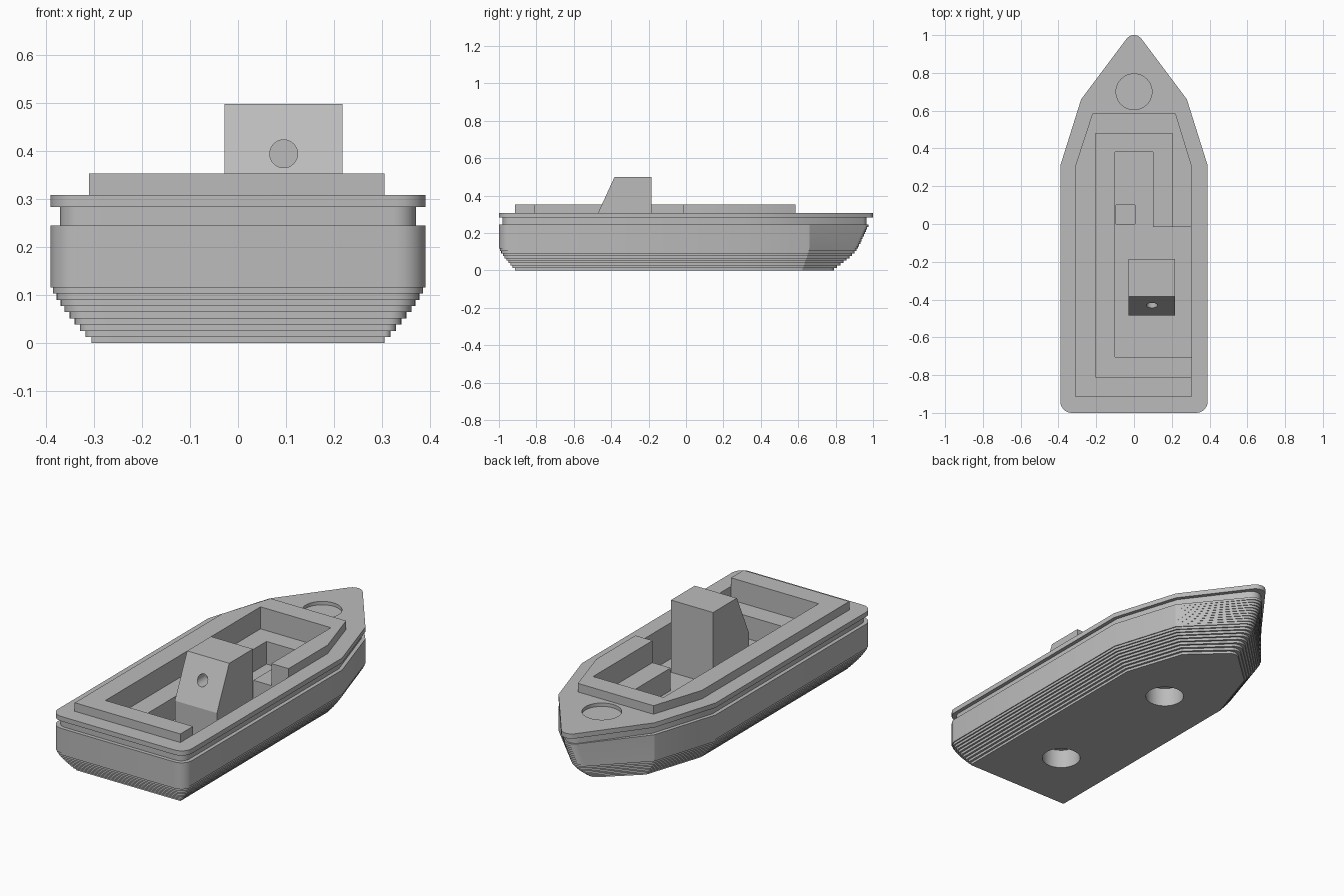
import bpy, bmesh
from math import sin, cos, radians, pi
from mathutils import Vector, Matrix

if "Cube" in bpy.data.objects:
    bpy.data.objects.remove(bpy.data.objects["Cube"])

grey = bpy.data.materials.new("plain_grey")
grey.use_nodes = True
colour = (0.5, 0.5, 0.5, 1)
grey.diffuse_color = colour
grey.node_tree.nodes["Principled BSDF"].inputs["Base Color"].default_value = colour


def loft(name, loops):
    """Closed solid through a stack of equal-length loops."""
    bm = bmesh.new()
    rings = [[bm.verts.new(p) for p in loop] for loop in loops]
    n = len(rings[0])
    for a, b in zip(rings, rings[1:]):
        for i in range(n):
            j = (i + 1) % n
            bm.faces.new((a[i], a[j], b[j], b[i]))
    bm.faces.new(rings[0][::-1])
    bm.faces.new(rings[-1])
    bmesh.ops.recalc_face_normals(bm, faces=bm.faces)
    mesh = bpy.data.meshes.new(name)
    bm.to_mesh(mesh)
    bm.free()
    mesh.materials.append(grey)
    obj = bpy.data.objects.new(name, mesh)
    bpy.context.collection.objects.link(obj)
    return obj


def prism(name, points, low, high):
    return loft(name, [[(x, y, z) for x, y in points] for z in (low, high)])


def circle(x, y, r, n=48):
    return [(x + r * cos(2 * pi * i / n), y + r * sin(2 * pi * i / n)) for i in range(n)]


def select(obj):
    bpy.ops.object.select_all(action='DESELECT')
    obj.select_set(True)
    bpy.context.view_layer.objects.active = obj


def cut(obj, cutter):
    cutter.hide_render = True
    mod = obj.modifiers.new("cut", 'BOOLEAN')
    mod.operation = 'DIFFERENCE'
    mod.solver = 'EXACT'
    mod.object = cutter
    select(obj)
    bpy.ops.object.modifier_apply(modifier=mod.name)
    bpy.data.objects.remove(cutter)


def outline(inset, bow, z):
    """Boat plan shape: rounded stern corners, two shoulders, rounded bow tip."""
    w, r = 0.39 - inset, max(0.06 - inset * 0.65, 0.004)
    half = []
    for i in range(7):
        t = radians(-90 + 15 * i)
        half.append((w - r + r * cos(t), -1 + inset + r + r * sin(t)))
    half += [(w, 0.31), (0.28 - 0.9 * inset, 0.66 - 0.45 * inset)]
    tip = 0.05
    for i in range(5):
        t = radians(38 + 11 * i)
        half.append((tip * cos(t), bow - tip + tip * sin(t)))
    mirrored = [(-x, y) for x, y in reversed(half)]
    return [(x, y, z) for x, y in half + [(0, bow)] + mirrored]


# Hull: thin stepped layers, a groove under the rim, then the rim
step, layers = 0.0129, 19
loops = []
for k in range(layers):
    curve = max(0, 1 - k / 9) ** 1.3
    inset = 0.085 * curve
    bow = 0.92 - 0.13 * curve + 0.055 * max(0, k - 9) / 9
    for z in (k * step, (k + 1) * step):
        loops.append(outline(inset, bow, z))
for inset, bow, low, high in ((0.02, 0.965, 0.245, 0.283), (0, 1.0, 0.283, 0.308)):
    loops += [outline(inset, bow, low), outline(inset, bow, high)]
hull = loft("hull", loops)

# Open well with a bench level and a lower floor
floor_z, bench_z = 0.118, 0.237
bench = [(-0.205, -0.81), (0.305, -0.81), (0.305, -0.015),
         (0.205, -0.015), (0.205, 0.48), (-0.205, 0.48)]
floor = [(-0.1, -0.705), (0.305, -0.705), (0.305, -0.015),
         (0.1, -0.015), (0.1, 0.38), (-0.1, 0.38)]
cut(hull, prism("bench_cutter", bench, bench_z, 0.5))
cut(hull, prism("floor_cutter", floor, floor_z, 0.5))

# Square socket in the floor, round sockets below, shallow ring on the foredeck
socket = [(-0.095, 0), (0.005, 0), (0.005, 0.1), (-0.095, 0.1)]
cut(hull, prism("socket_cutter", socket, 0.06, 0.2))
for y in (-0.57, 0.24):
    cut(hull, prism("base_cutter", circle(0, y, 0.095), -0.1, 0.1))
cut(hull, prism("foredeck_cutter", circle(0, 0.7, 0.095), 0.29, 0.4))

# Raised edge around the well, open along one side
edge = [(0.305, -0.015), (0.305, 0.31), (0.22, 0.585), (-0.22, 0.585),
        (-0.31, 0.31), (-0.31, -0.915), (0.305, -0.915), (0.305, -0.81),
        (-0.205, -0.81), (-0.205, 0.48), (0.205, 0.48), (0.205, -0.015)]
coaming = prism("coaming", edge, 0.306, 0.353)

# Console with a sloped face and a round hole
side = [(-0.485, floor_z - 0.005), (-0.185, floor_z - 0.005), (-0.185, 0.498),
        (-0.383, 0.498), (-0.485, 0.275)]
console = loft("console", [[(x, y, z) for y, z in side] for x in (-0.028, 0.217)])
hole = prism("hole_cutter", circle(0, 0, 0.029, 32), 0, 0.25)
hole.data.transform(Matrix.Translation((0.095, -0.36, 0.394)) @ Matrix.Rotation(pi / 2, 4, 'X'))
cut(console, hole)

for obj in (hull, coaming, console):
    select(obj)
    bpy.ops.object.shade_smooth_by_angle(angle=radians(20))
